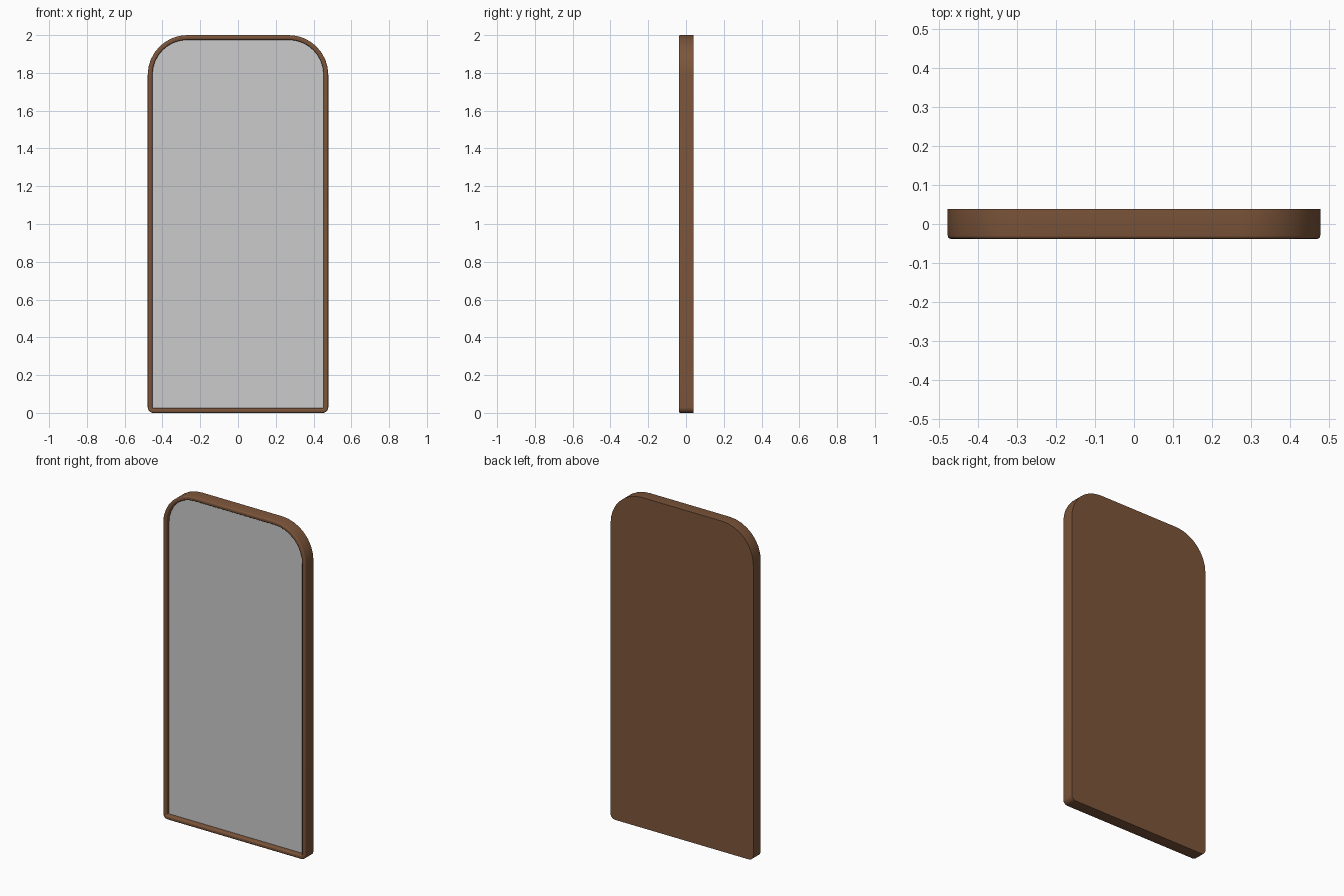
import bpy, bmesh
from math import sin, cos, pi, radians

if "Cube" in bpy.data.objects:
    bpy.data.objects.remove(bpy.data.objects["Cube"])

HW, H, SEG = 0.478, 2.0, 8
R_TOP, R_BOTTOM = 0.21, 0.03


def outline(inset):
    """Arched panel outline as (x, z), counter-clockwise seen from the front."""
    pts = []
    for sx, top, start in ((1, 0, -90), (1, 1, 0), (-1, 1, 90), (-1, 0, 180)):
        r0 = R_TOP if top else R_BOTTOM
        r = max(r0 - inset, 0.004)
        cx = sx * (HW - inset - r)
        cz = H - inset - r if top else inset + r
        for i in range(SEG + 1):
            a = radians(start + 90 * i / SEG)
            pts.append((cx + r * cos(a), cz + r * sin(a)))
    return pts


def loft(name, rings, color=None):
    """Closed solid through (inset, y) rings, ordered back to front."""
    bm = bmesh.new()
    loops = [[bm.verts.new((x, y, z)) for x, z in outline(d)] for d, y in rings]
    for a, b in zip(loops, loops[1:]):
        n = len(a)
        for i in range(n):
            j = (i + 1) % n
            bm.faces.new((a[i], a[j], b[j], b[i]))
    bm.faces.new(loops[0][::-1])
    bm.faces.new(loops[-1])
    bmesh.ops.recalc_face_normals(bm, faces=bm.faces[:])
    me = bpy.data.meshes.new(name)
    bm.to_mesh(me)
    bm.free()
    ob = bpy.data.objects.new(name, me)
    bpy.context.collection.objects.link(ob)
    if color:
        mat = bpy.data.materials.new(name + "_wood")
        mat.diffuse_color = color
        mat.use_nodes = True
        mat.node_tree.nodes["Principled BSDF"].inputs["Base Color"].default_value = mat.diffuse_color
        me.materials.append(mat)
    bpy.ops.object.select_all(action='DESELECT')
    ob.select_set(True)
    bpy.context.view_layer.objects.active = ob
    bpy.ops.object.shade_smooth_by_angle(angle=radians(35))
    return ob


# Wooden frame: flat back, rounded front lip, recess for the glass
Y_BACK, Y_FRONT, WIDTH, B = 0.039, -0.038, 0.025, 0.008
rings = [(0, Y_BACK)]
for k in range(4):
    a = k * pi / 6
    rings.append((B * (1 - cos(a)), Y_FRONT + B * (1 - sin(a))))
for k in range(4):
    a = k * pi / 6
    rings.append((WIDTH - B * (1 - sin(a)), Y_FRONT + B * (1 - cos(a))))
rings.append((WIDTH, -0.008))
loft("frame", rings, (0.20, 0.09, 0.042, 1))

# Mirror glass set in the recess
loft("mirror_glass", [(WIDTH - 0.003, -0.004), (WIDTH - 0.003, -0.012)])
